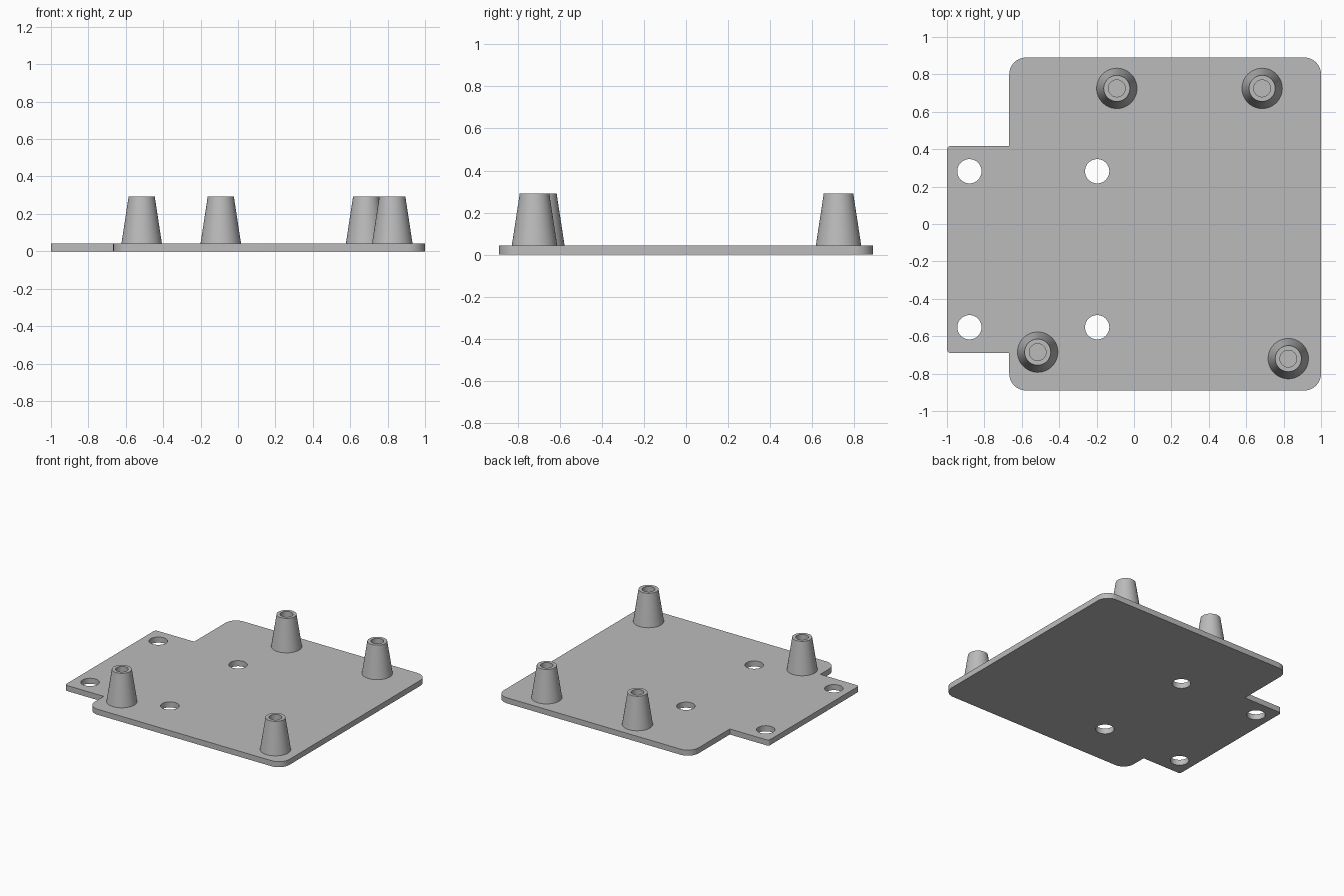
import bpy, bmesh
from math import sin, cos, pi, radians
from mathutils import Vector

cube = bpy.data.objects.get("Cube")
if cube:
    bpy.data.objects.remove(cube, do_unlink=True)

THICK = 0.043
POST_TOP = 0.292

grey = bpy.data.materials.new("plain grey")
grey.use_nodes = True
grey.diffuse_color = (0.5, 0.5, 0.5, 1)
grey.node_tree.nodes["Principled BSDF"].inputs["Base Color"].default_value = (0.5, 0.5, 0.5, 1)


def finish(name, bm, location=(0, 0, 0)):
    bmesh.ops.recalc_face_normals(bm, faces=bm.faces)
    mesh = bpy.data.meshes.new(name)
    bm.to_mesh(mesh)
    bm.free()
    mesh.materials.append(grey)
    ob = bpy.data.objects.new(name, mesh)
    ob.location = location
    bpy.context.collection.objects.link(ob)
    bpy.ops.object.select_all(action='DESELECT')
    bpy.context.view_layer.objects.active = ob
    ob.select_set(True)
    bpy.ops.object.shade_smooth_by_angle(angle=radians(30))
    return ob


def circle(x, y, r, n=48):
    return [(x + r * cos(2 * pi * i / n), y + r * sin(2 * pi * i / n)) for i in range(n)]


def rounded(corners, steps=10):
    """Outline with each (x, y, radius) right-angle corner rounded."""
    pts = []
    for i, (x, y, r) in enumerate(corners):
        p = Vector((x, y))
        if r == 0:
            pts.append(p)
            continue
        a = (Vector(corners[i - 1][:2]) - p).normalized() * r
        b = (Vector(corners[(i + 1) % len(corners)][:2]) - p).normalized() * r
        for k in range(steps + 1):
            t = k / steps * pi / 2
            pts.append(p + a * (1 - sin(t)) + b * (1 - cos(t)))
    return pts


# Base plate: rounded outline with a side tab and four through holes
outline = rounded([(1, -0.89, 0.09), (1, 0.89, 0.09), (-0.667, 0.89, 0.09),
                   (-0.667, 0.417, 0), (-1, 0.417, 0.02), (-1, -0.69, 0.02),
                   (-0.667, -0.69, 0), (-0.667, -0.89, 0.09)])
holes = [circle(x, y, 0.065) for x in (-0.88, -0.197) for y in (0.282, -0.552)]
bm = bmesh.new()
for loop in [outline] + holes:
    verts = [bm.verts.new((p[0], p[1], 0)) for p in loop]
    for i, v in enumerate(verts):
        bm.edges.new((verts[i - 1], v))
bmesh.ops.triangle_fill(bm, edges=bm.edges[:], use_beauty=True)
top = bmesh.ops.extrude_face_region(bm, geom=bm.faces[:], use_keep_orig=True)
bmesh.ops.translate(bm, vec=(0, 0, THICK),
                    verts=[g for g in top["geom"] if isinstance(g, bmesh.types.BMVert)])
finish("base_plate", bm)

# Tapered standoff posts, each with a blind screw hole
profile = [(0.108, THICK), (0.07, POST_TOP), (0.045, POST_TOP), (0.045, THICK + 0.002)]
posts = {"back_right_post": (-0.092, 0.725), "back_left_post": (0.685, 0.725),
         "front_right_post": (-0.515, -0.685), "front_left_post": (0.825, -0.72)}
for name, (x, y) in posts.items():
    bm = bmesh.new()
    rings = [[bm.verts.new((px, py, z)) for px, py in circle(0, 0, r)] for r, z in profile]
    for low, high in zip(rings, rings[1:]):
        for i in range(len(low)):
            bm.faces.new((low[i - 1], low[i], high[i], high[i - 1]))
    bm.faces.new(rings[-1])
    finish(name, bm, (x, y, 0))
